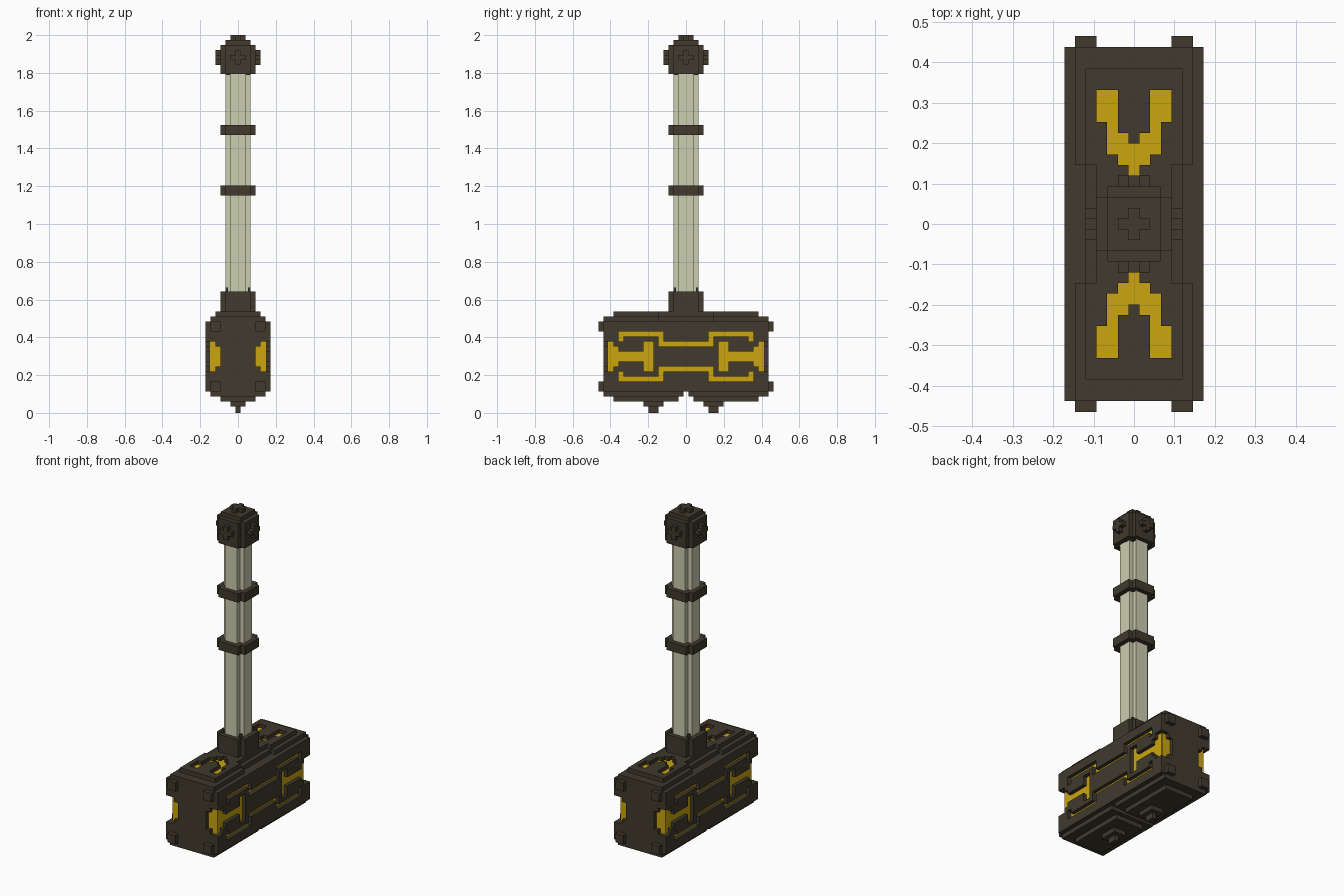
import bpy
import bmesh
from mathutils import Vector

U = 0.0265        # block size
MID = 0.2995      # height of the middle of the hammer head

cube = bpy.data.objects.get("Cube")
if cube:
    bpy.data.objects.remove(cube, do_unlink=True)


def material(name, rgb):
    mat = bpy.data.materials.new(name)
    mat.use_nodes = True
    mat.diffuse_color = (*rgb, 1)
    mat.node_tree.nodes["Principled BSDF"].inputs["Base Color"].default_value = (*rgb, 1)
    return mat


DARK = material("dark bronze", (0.052, 0.042, 0.027))
GOLD = material("gold", (0.60, 0.38, 0.005))
BONE = material("pale bone", (0.60, 0.61, 0.43))


class Part:
    """A mesh object assembled from axis-aligned blocks."""

    def __init__(self, name, *mats):
        self.name, self.mats, self.bm = name, mats, bmesh.new()

    def box(self, x, y, z, mat=0):
        lo, hi = Vector((x[0], y[0], z[0])), Vector((x[1], y[1], z[1]))
        verts = bmesh.ops.create_cube(self.bm, size=1)["verts"]
        for v in verts:
            v.co = Vector([a + (c + 0.5) * (b - a) for a, b, c in zip(lo, hi, v.co)])
        for f in {f for v in verts for f in v.link_faces}:
            f.material_index = mat

    def head_box(self, x, y, z, mat=0):
        """Block in block units, with heights counted from the head's middle."""
        self.box([a * U for a in x], [a * U for a in y], [MID + a * U for a in z], mat)

    def cross(self, half, z, mat=0):
        """Square column with one block notched out of each corner."""
        a, b = half * U, (half - 1) * U
        self.box((-a, a), (-b, b), z, mat)
        self.box((-b, b), (-a, a), z, mat)

    def finish(self):
        mesh = bpy.data.meshes.new(self.name)
        self.bm.to_mesh(mesh)
        self.bm.free()
        for m in self.mats:
            mesh.materials.append(m)
        obj = bpy.data.objects.new(self.name, mesh)
        bpy.context.collection.objects.link(obj)
        return obj


def runs(row):
    """Mirror a half row about its first cell and yield (char, start, end)."""
    full = row[:0:-1] + row
    left = -len(full) / 2
    start = 0
    for i in range(1, len(full) + 1):
        if i == len(full) or full[i] != full[start]:
            if full[start] != ".":
                yield full[start], left + start, left + i
            start = i


def upright(rows):
    """Yield runs of a quarter pattern mirrored above and below the middle."""
    for i, row in enumerate(rows):
        top = len(rows) - i
        for c, a, b in runs(row):
            yield c, (a, b), (top - 1, top)
            yield c, (a, b), (-top, 1 - top)


# Patterns: # raised dark block, y sunken gold, . empty
SIDE = ["#################",
        "#################",
        "#####yyyyyyyyy###",
        "#####y#######y###",
        "yyyyyy#yy######y.",
        "#######yy#####yy.",
        "#######yyyyyyyyy."]
END = ["######", "######", "######", "######", "#####y", "####yy", "####yy"]
TOP = ["####"] * 4 + ["####."] + ["y###."] + ["yy###", "yyy##", "#yy##", "##y##"] \
    + ["##yy#"] * 3 + ["#####"] * 2
GILT = 0.15       # thickness of the gold inlay in blocks

# Head core
core = Part("head_core", DARK)
core.head_box((-5.5, 5.5), (-15.5, 15.5), (-7, 7))
core.finish()

# Side panels with sunken gold lines
for name, s in (("left_side_panel", 1), ("right_side_panel", -1)):
    part = Part(name, DARK, GOLD)
    for c, y, z in upright(SIDE):
        gold = c == "y"
        part.head_box(sorted((5.5 * s, (5.5 + (GILT if gold else 1)) * s)), y, z, int(gold))
    part.finish()

# End plates with gold corner clips and projecting studs
for name, s in (("front_end_plate", -1), ("back_end_plate", 1)):
    part = Part(name, DARK, GOLD)
    for c, x, z in upright(END):
        gold = c == "y"
        part.head_box(x, sorted((15.5 * s, (15.5 + (GILT if gold else 1)) * s)), z, int(gold))
    for x in ((-5.5, -3.5), (3.5, 5.5)):
        for z in ((5, 7), (-7, -5)):
            part.head_box(x, sorted((16.5 * s, 17.5 * s)), z)
    part.finish()

# Stepped top with sunken gold forks
top = Part("head_top", DARK, GOLD)
top.head_box((-4.5, 4.5), (-16.5, 16.5), (7, 8))
for y in ((-16.5, -5.5), (5.5, 16.5)):
    top.head_box((-5.5, 5.5), y, (7, 8))
for i, row in enumerate(TOP):
    for c, a, b in runs(row):
        gold = c == "y"
        for j in {i, -i}:
            top.head_box((a, b), (j - 0.5, j + 0.5), (8, 8 + GILT if gold else 9), int(gold))
top.finish()

# Stepped underside, split in the middle, with two pointed bumps
base = Part("head_underside", DARK)
for s in (-1, 1):
    base.head_box((-5.5, 5.5), sorted((0.5 * s, 16.5 * s)), (-8, -7))
    base.head_box((-3.5, 3.5), sorted((1.5 * s, 14.5 * s)), (-9, -8))
for y in (-6.5, 5.5):
    base.head_box((-1.5, 1.5), (y - 2, y + 2), (-10, -9))
    base.head_box((-0.5, 0.5), (y - 1, y + 1), (-MID / U, -10))
base.finish()

# Socket with small corner prongs
socket = Part("handle_socket", DARK)
socket.cross(3.5, (0.5, 0.643))
for x in (-2.25, 2.25):
    for y in (-2.25, 2.25):
        socket.box(((x - 0.25) * U, (x + 0.25) * U), ((y - 0.25) * U, (y + 0.25) * U), (0.6, 0.665))
socket.finish()

# Handle
handle = Part("handle", BONE)
handle.cross(2.5, (0.62, 1.82))
handle.finish()

# Grip rings
for name, z in (("lower_ring", 1.152), ("upper_ring", 1.47)):
    ring = Part(name, DARK)
    ring.cross(3.5, (z, z + 2 * U))
    ring.finish()

# Blocky round pommel with a collar under it
pommel = Part("pommel", DARK)
centre = 2 - 4.5 * U
for k in range(-3, 5):
    z = (centre + (k - 0.5) * U, centre + (k + 0.5) * U)
    for j in range(-4, 5):
        reach = [i for i in range(5) if i * i + j * j + k * k < 18]
        if reach:
            x = (reach[-1] + 0.5) * U
            pommel.box((-x, x), ((j - 0.5) * U, (j + 0.5) * U), z)
pommel.cross(3.5, (1.795, 1.795 + U))
pommel.finish()
